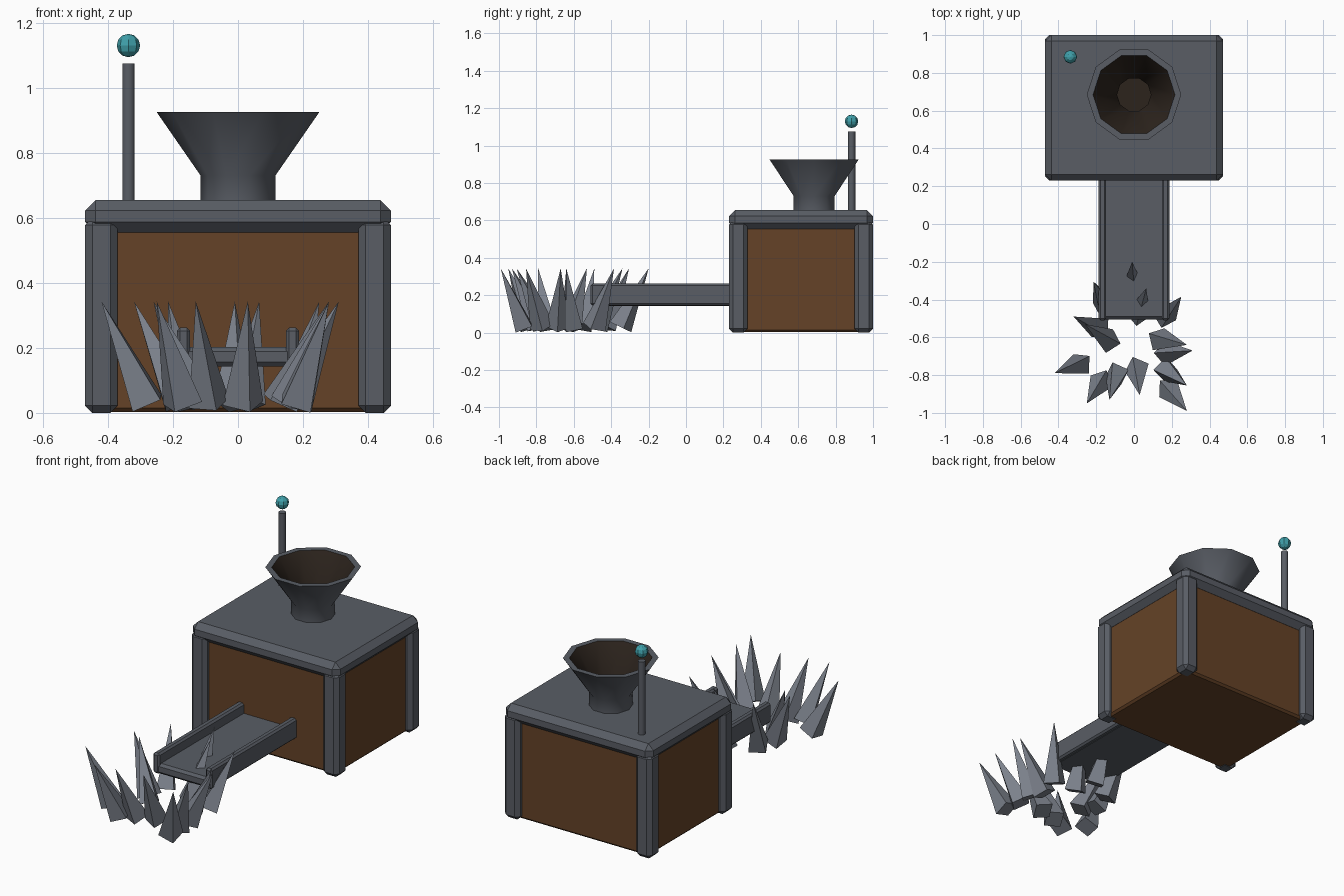
import bpy, bmesh, math, random
from mathutils import Vector, Matrix

if "Cube" in bpy.data.objects:
    bpy.data.objects.remove(bpy.data.objects["Cube"])

random.seed(4)


def material(name, rgb):
    m = bpy.data.materials.new(name)
    m.diffuse_color = (*rgb, 1)
    m.use_nodes = True
    m.node_tree.nodes["Principled BSDF"].inputs["Base Color"].default_value = m.diffuse_color
    return m


STEEL = material("steel", (0.10, 0.11, 0.13))
PALE = material("pale_steel", (0.20, 0.22, 0.26))
WOOD = material("wood", (0.13, 0.055, 0.02))
DARK = material("dark_lining", (0.025, 0.017, 0.012))
TEAL = material("teal", (0.05, 0.35, 0.40))


def add(name, bm, *mats):
    bmesh.ops.recalc_face_normals(bm, faces=bm.faces)
    me = bpy.data.meshes.new(name)
    bm.to_mesh(me)
    bm.free()
    ob = bpy.data.objects.new(name, me)
    bpy.context.collection.objects.link(ob)
    for m in mats:
        me.materials.append(m)
    return ob


def box(name, lo, hi, mat, bevel):
    """Chamfered box between two corners."""
    lo, hi = Vector(lo), Vector(hi)
    bm = bmesh.new()
    bmesh.ops.create_cube(bm, size=1, matrix=Matrix.Translation((lo + hi) / 2)
                          @ Matrix.Diagonal((*(hi - lo), 1)))
    bmesh.ops.bevel(bm, geom=bm.edges[:], offset=bevel, segments=1,
                    affect='EDGES', profile=0.5)
    return add(name, bm, mat)


def smooth(ob, degrees):
    bpy.ops.object.select_all(action='DESELECT')
    ob.select_set(True)
    bpy.context.view_layer.objects.active = ob
    bpy.ops.object.shade_smooth_by_angle(angle=math.radians(degrees))


# Housing: wooden body, four corner posts, lid
box("body", (-0.437, 0.263, 0.003), (0.437, 0.967, 0.62), WOOD, 0.012)
for sx, side in ((-1, "left"), (1, "right")):
    for y, end in ((0.28, "front"), (0.95, "back")):
        x = sx * 0.42
        box(f"{end}_{side}_post", (x - 0.05, y - 0.05, 0),
            (x + 0.05, y + 0.05, 0.60), STEEL, 0.022)
box("lid", (-0.47, 0.23, 0.555), (0.47, 1.0, 0.655), STEEL, 0.032)

# Chute: floor and two side rails
box("chute_floor", (-0.175, -0.505, 0.143), (0.175, 0.30, 0.203), STEEL, 0.014)
for sx, side in ((-1, "left"), (1, "right")):
    a, b = sorted((sx * 0.147, sx * 0.188))
    box(f"{side}_chute_rail", (a, -0.51, 0.145), (b, 0.30, 0.262), STEEL, 0.01)

# Hopper: ten-sided funnel, outer wall then dark lining
profile = [(0.115, 0.64), (0.115, 0.73), (0.25, 0.925),
           (0.217, 0.925), (0.09, 0.735), (0.09, 0.665)]
N = 10
bm = bmesh.new()
rings = [[bm.verts.new((r * math.cos(math.tau * i / N),
                        0.685 + r * math.sin(math.tau * i / N), z))
          for i in range(N)] for r, z in profile]
for k in range(len(rings) - 1):
    for i in range(N):
        j = (i + 1) % N
        f = bm.faces.new((rings[k][i], rings[k][j], rings[k + 1][j], rings[k + 1][i]))
        f.material_index = int(k > 2)
bm.faces.new(rings[-1]).material_index = 1
bm.faces.new(rings[0])
smooth(add("hopper", bm, STEEL, DARK), 40)

# Antenna rod and floating ball
bm = bmesh.new()
bmesh.ops.create_cone(bm, cap_ends=True, segments=10, radius1=0.02, radius2=0.02,
                      depth=0.435, matrix=Matrix.Translation((-0.337, 0.885, 0.8575)))
smooth(add("antenna_rod", bm, STEEL), 40)
bm = bmesh.new()
bmesh.ops.create_uvsphere(bm, u_segments=8, v_segments=6, radius=0.036,
                          matrix=Matrix.Translation((-0.337, 0.885, 1.13)))
add("antenna_ball", bm, TEAL)

# Spikes: (tip x, tip y, base x, base y)
spikes = [
    (-0.42, -0.79, -0.28, -0.74), (-0.25, -0.95, -0.17, -0.83),
    (-0.13, -0.93, -0.09, -0.79), (0.03, -0.905, 0.015, -0.76),
    (0.28, -0.99, 0.18, -0.87), (0.28, -0.855, 0.165, -0.77),
    (0.31, -0.67, 0.165, -0.685), (0.28, -0.64, 0.13, -0.61),
    (-0.32, -0.49, -0.18, -0.55), (-0.26, -0.53, -0.13, -0.62),
    (-0.215, -0.305, -0.155, -0.435), (0.25, -0.385, 0.16, -0.49),
    (-0.01, -0.20, -0.01, -0.35), (0.065, -0.34, 0.02, -0.48),
]
for n, (tx, ty, bx, by) in enumerate(spikes, 1):
    base, tip = Vector((bx, by, 0.03)), Vector((tx, ty, 0.343))
    axis = tip - base
    bm = bmesh.new()
    bmesh.ops.create_cone(
        bm, cap_ends=True, segments=4, radius1=0.066, radius2=0, depth=axis.length,
        matrix=Matrix.Translation((base + tip) / 2)
        @ axis.to_track_quat('Z', 'Y').to_matrix().to_4x4()
        @ Matrix.Rotation(random.uniform(0, math.pi / 2), 4, 'Z'))
    bmesh.ops.remove_doubles(bm, verts=bm.verts, dist=1e-5)
    add(f"spike_{n:02d}", bm, PALE)
